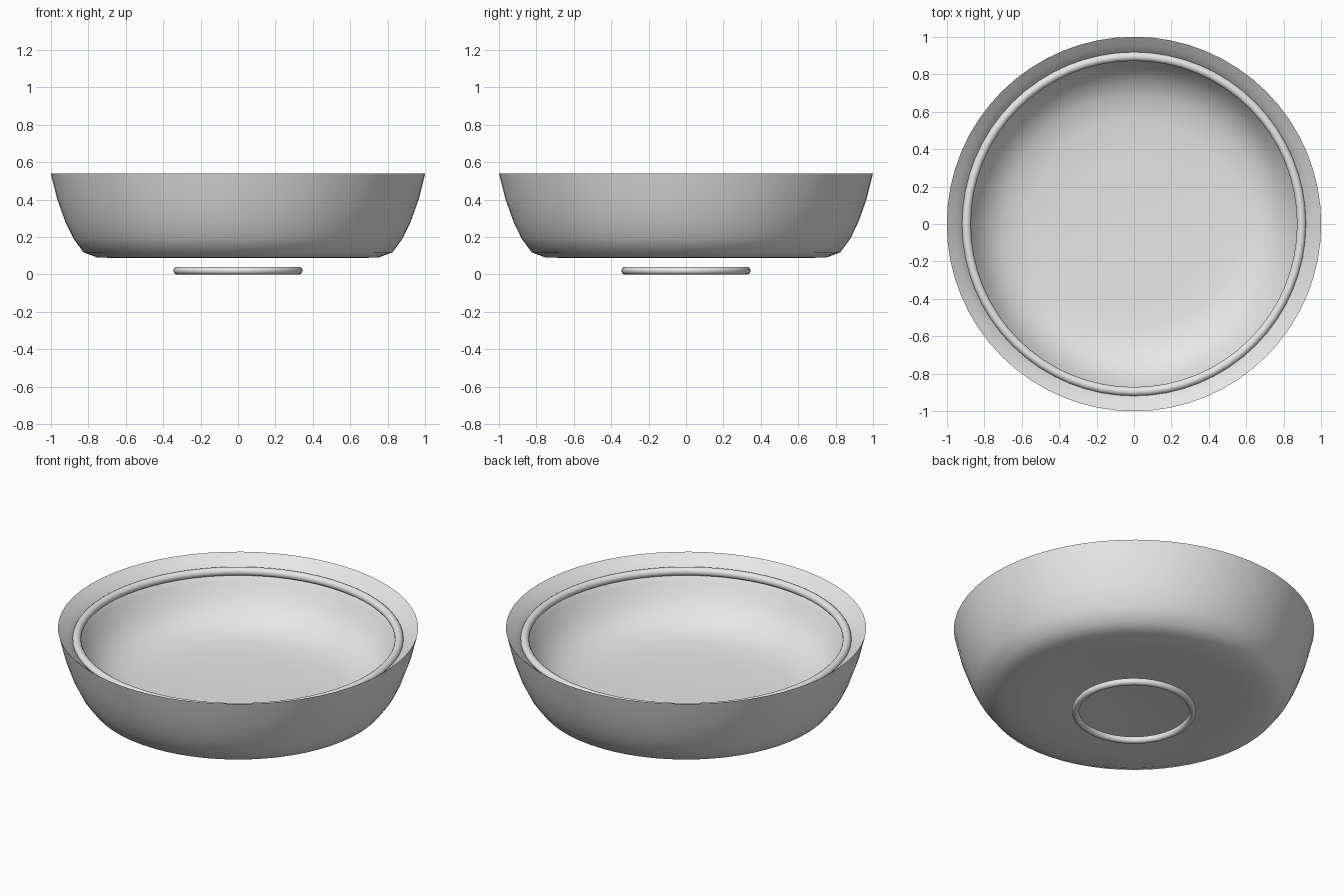
import bpy, bmesh, math

if "Cube" in bpy.data.objects:
    bpy.data.objects.remove(bpy.data.objects["Cube"])

SEGMENTS = 64

grey = bpy.data.materials.new("light_grey")
grey.diffuse_color = (0.8, 0.8, 0.8, 1.0)
grey.use_nodes = True
grey.node_tree.nodes["Principled BSDF"].inputs["Base Color"].default_value = grey.diffuse_color


def finish(obj, angle):
    obj.data.materials.append(grey)
    bpy.ops.object.select_all(action='DESELECT')
    obj.select_set(True)
    bpy.context.view_layer.objects.active = obj
    bpy.ops.object.shade_smooth_by_angle(angle=math.radians(angle))


def lathe(name, profile):
    """Spin an (r, z) profile around z; both ends lie on the axis."""
    bm = bmesh.new()
    verts = [bm.verts.new((r, 0, z)) for r, z in profile]
    edges = [bm.edges.new(pair) for pair in zip(verts, verts[1:])]
    bmesh.ops.spin(bm, geom=verts + edges, cent=(0, 0, 0), axis=(0, 0, 1),
                   angle=math.tau, steps=SEGMENTS, use_duplicate=False)
    bmesh.ops.remove_doubles(bm, verts=bm.verts, dist=0.0005)
    bmesh.ops.recalc_face_normals(bm, faces=bm.faces)
    mesh = bpy.data.meshes.new(name)
    bm.to_mesh(mesh)
    bm.free()
    obj = bpy.data.objects.new(name, mesh)
    bpy.context.collection.objects.link(obj)
    finish(obj, 50)


def ring(name, major, minor, z):
    bpy.ops.mesh.primitive_torus_add(
        major_radius=major, minor_radius=minor, major_segments=SEGMENTS,
        minor_segments=16, location=(0, 0, z))
    obj = bpy.context.object
    obj.name = name
    finish(obj, 60)


# Bowl: outside from the base up to the rim, then down the inside
outside = [(0, 0.115), (0.2, 0.107), (0.42, 0.095), (0.62, 0.088),
           (0.75, 0.09), (0.825, 0.118), (0.878, 0.19), (0.92, 0.275),
           (0.965, 0.4), (1.0, 0.54)]
inside = [(0.955, 0.505), (0.91, 0.465), (0.88, 0.41), (0.84, 0.335),
          (0.78, 0.265), (0.69, 0.21), (0.56, 0.185), (0.38, 0.178),
          (0.2, 0.174), (0, 0.172)]
lathe("bowl", outside + inside)

# Bead inside the rim and foot ring under the base
ring("rim_bead", 0.895, 0.024, 0.47)
ring("foot_ring", 0.325, 0.02, 0.02)
